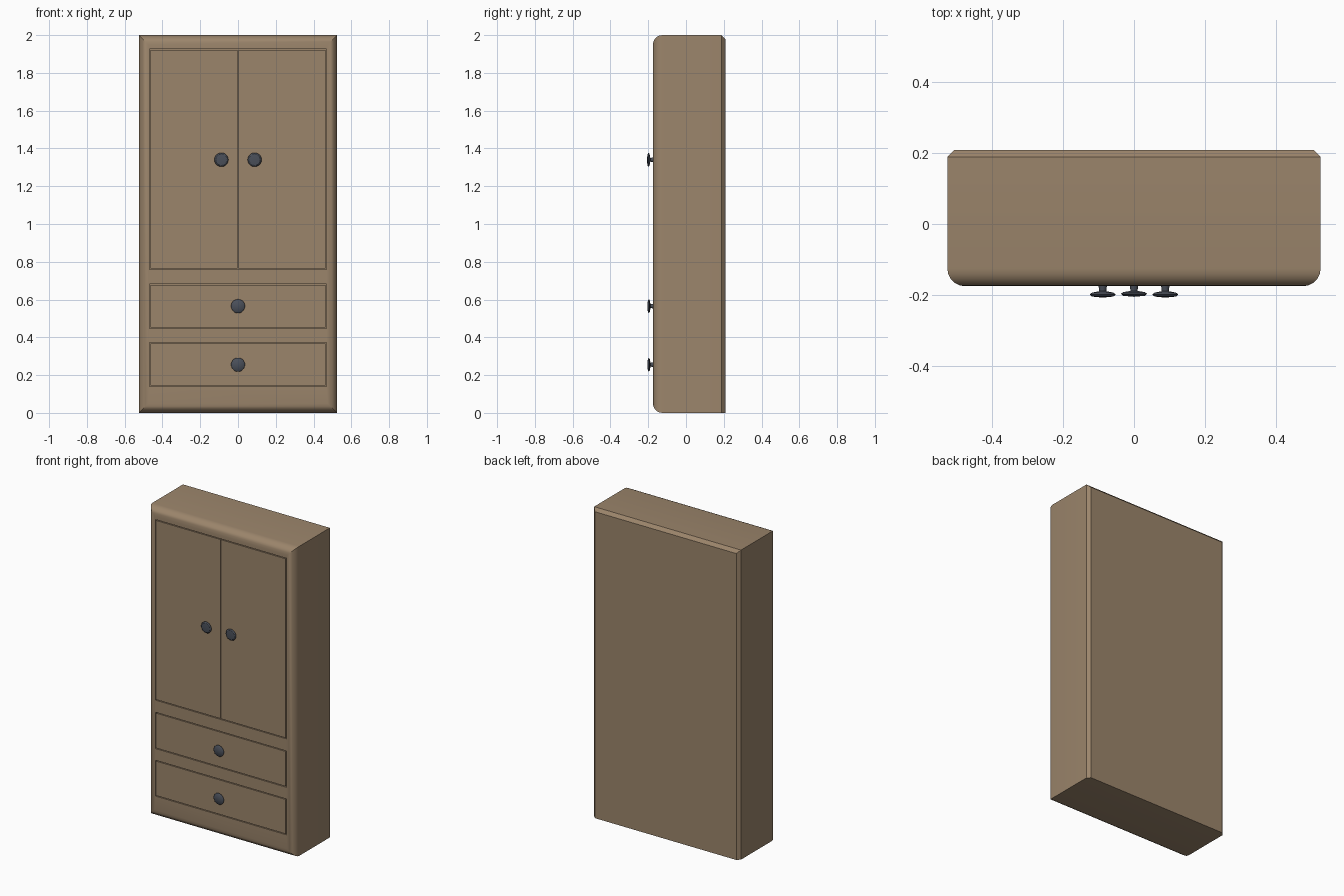
import bpy, bmesh, math
from mathutils import Matrix, Vector

if "Cube" in bpy.data.objects:
    bpy.data.objects.remove(bpy.data.objects["Cube"], do_unlink=True)

FRONT, BACK = -0.175, 0.208
HALF_W, HEIGHT = 0.525, 2.0
GAP = 0.005
DEPTH = 0.02


def material(name, rgb):
    m = bpy.data.materials.new(name)
    m.use_nodes = True
    m.diffuse_color = (*rgb, 1)
    m.node_tree.nodes["Principled BSDF"].inputs["Base Color"].default_value = (*rgb, 1)
    return m


wood = material("brown wood", (0.33, 0.235, 0.148))
metal = material("dark metal", (0.068, 0.078, 0.1))


def add_object(name, bm, mat):
    bmesh.ops.recalc_face_normals(bm, faces=bm.faces)
    me = bpy.data.meshes.new(name)
    bm.to_mesh(me)
    bm.free()
    me.materials.append(mat)
    ob = bpy.data.objects.new(name, me)
    bpy.context.collection.objects.link(ob)
    return ob


def box(lo, hi):
    bm = bmesh.new()
    lo, hi = Vector(lo), Vector(hi)
    mat = Matrix.Translation((lo + hi) / 2) @ Matrix.Diagonal((*(hi - lo), 1))
    bmesh.ops.create_cube(bm, size=1, matrix=mat)
    return bm


def activate(ob):
    bpy.ops.object.select_all(action="DESELECT")
    ob.select_set(True)
    bpy.context.view_layer.objects.active = ob


def smooth(ob):
    activate(ob)
    bpy.ops.object.shade_smooth_by_angle(angle=math.radians(35))


# Cabinet body: rounded front rim, small chamfer on the back sides and top
bm = box((-HALF_W, FRONT, 0), (HALF_W, BACK, HEIGHT))
rim = [e for e in bm.edges if all(v.co.y < 0 for v in e.verts)]
bmesh.ops.bevel(bm, geom=rim, offset=0.05, segments=5, profile=0.5, affect="EDGES")
back = [e for e in bm.edges if all(v.co.y > BACK - 0.001 for v in e.verts)
        and any(v.co.z > 1 for v in e.verts)]
bmesh.ops.bevel(bm, geom=back, offset=0.02, segments=1, affect="EDGES")
body = add_object("cabinet_body", bm, wood)

# Openings in the front: (name, bottom, top)
openings = [("doors", 0.76, 1.927), ("upper_drawer", 0.447, 0.682), ("lower_drawer", 0.14, 0.372)]
OPEN_W = 0.468
for name, z0, z1 in openings:
    cutter = add_object(name + "_cutter",
                        box((-OPEN_W, FRONT - 0.1, z0), (OPEN_W, FRONT + DEPTH, z1)), wood)
    cutter.hide_render = True
    mod = body.modifiers.new(name, "BOOLEAN")
    mod.object = cutter
    mod.solver = "EXACT"
    activate(body)
    bpy.ops.object.modifier_apply(modifier=mod.name)
    bpy.data.objects.remove(cutter, do_unlink=True)
smooth(body)


# Flush panels that leave thin seams in the openings
def panel(name, x0, x1, z0, z1):
    add_object(name, box((x0, FRONT, z0 + GAP), (x1, FRONT + DEPTH + 0.005, z1 - GAP)), wood)


inner = OPEN_W - GAP
for name, z0, z1 in openings:
    if name == "doors":
        panel("right_door", -inner, -GAP / 2, z0, z1)
        panel("left_door", GAP / 2, inner, z0, z1)
    else:
        panel(name, -inner, inner, z0, z1)


# Round knobs: lathed profile of (radius, distance from the front)
def knob(name, x, z, reach):
    profile = [(0, -0.004), (0.012, -0.004), (0.010, 0.014), (0.030, 0.018),
               (0.037, 0.023), (0.030, 0.029), (0, 0.032)]
    bm = bmesh.new()
    verts = [bm.verts.new((x + r, FRONT - d * reach, z)) for r, d in profile]
    edges = [bm.edges.new(pair) for pair in zip(verts, verts[1:])]
    bmesh.ops.spin(bm, geom=verts + edges, cent=(x, 0, z), axis=(0, 1, 0),
                   angle=math.tau, steps=20)
    bmesh.ops.remove_doubles(bm, verts=bm.verts, dist=0.0001)
    smooth(add_object(name, bm, metal))


knob("right_door_knob", -0.088, 1.34, 1.0)
knob("left_door_knob", 0.088, 1.34, 1.0)
knob("upper_drawer_knob", 0, 0.565, 0.93)
knob("lower_drawer_knob", 0, 0.255, 0.93)
